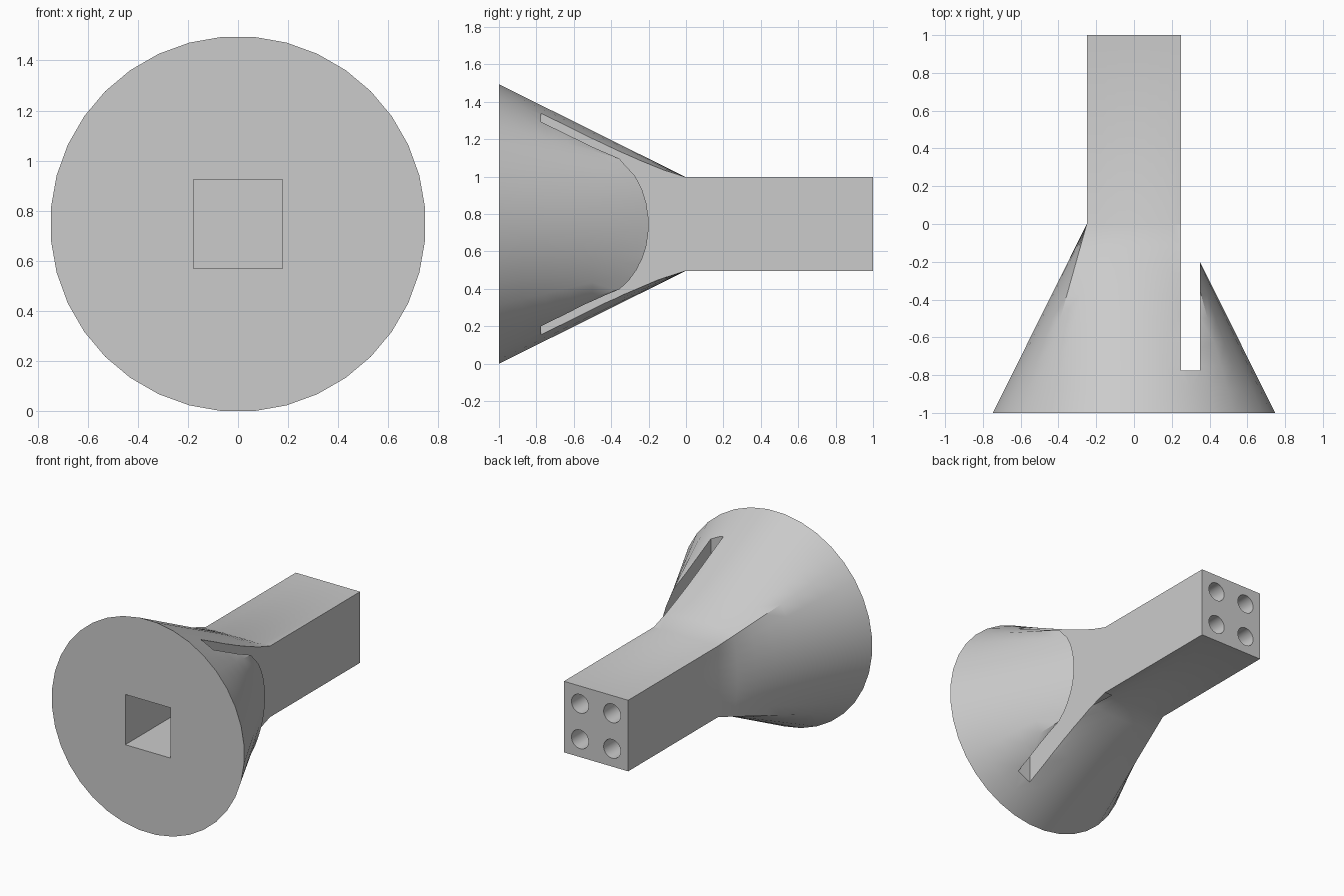
import bpy, bmesh, math
from mathutils import Matrix, Vector

cube = bpy.data.objects.get("Cube")
if cube:
    bpy.data.objects.remove(cube, do_unlink=True)

CZ = 0.747      # height of the long axis
HALF = 0.25     # half width of the square shaft
RADIUS = 0.75   # horn mouth radius
SIDES = 36
STEPS = 8

grey = bpy.data.materials.new("plain_grey")
grey.use_nodes = True
colour = (0.6, 0.6, 0.6, 1)
grey.diffuse_color = colour
grey.node_tree.nodes["Principled BSDF"].inputs["Base Color"].default_value = colour


def make_object(name, bm):
    bmesh.ops.recalc_face_normals(bm, faces=bm.faces)
    mesh = bpy.data.meshes.new(name)
    bm.to_mesh(mesh)
    bm.free()
    mesh.materials.append(grey)
    ob = bpy.data.objects.new(name, mesh)
    bpy.context.collection.objects.link(ob)
    return ob


def box_cutter(name, low, high):
    low, high = Vector(low), Vector(high)
    bm = bmesh.new()
    bmesh.ops.create_cube(bm, size=1, matrix=Matrix.Translation((low + high) / 2)
                          @ Matrix.Diagonal((*(high - low), 1)))
    return make_object(name, bm)


def hole_cutter(name, x, z):
    bm = bmesh.new()
    place = Matrix.Translation((x, 0.8, z)) @ Matrix.Rotation(math.pi / 2, 4, "X")
    bmesh.ops.create_cone(bm, cap_ends=True, segments=32, radius1=0.066,
                          radius2=0.066, depth=0.6, matrix=place)
    return make_object(name, bm)


def section(t):
    """Cross-section blended from the square (t=0) to the circle (t=1)."""
    points = []
    per_side = SIDES // 4
    for i in range(SIDES):
        side, k = divmod(i, per_side)
        turn = Matrix.Rotation(side * math.pi / 2, 2)
        square = turn @ Vector((HALF, HALF * (2 * k / per_side - 1)))
        a = 2 * math.pi * i / SIDES - math.pi / 4
        circle = RADIUS * Vector((math.cos(a), math.sin(a)))
        points.append(square.lerp(circle, t))
    return points


# Square shaft flaring into a round horn
bm = bmesh.new()
stations = [(1, 0)] + [(-s / STEPS, s / STEPS) for s in range(STEPS + 1)]
rings = [[bm.verts.new((p.x, y, CZ + p.y)) for p in section(t)] for y, t in stations]
for a, b in zip(rings, rings[1:]):
    for i in range(SIDES):
        j = (i + 1) % SIDES
        bm.faces.new((a[i], a[j], b[j], b[i]))
bm.faces.new(rings[0])
bm.faces.new(rings[-1])
body = make_object("horn_body", bm)

# Cutters: side slot, square front socket, four round holes in the back
r = HALF / math.sqrt(2)
cutters = [
    box_cutter("slot_cutter", (HALF, -0.775, -1), (0.35, 0, 3)),
    box_cutter("socket_cutter", (-r, -1.1, CZ - r), (r, 0, CZ + r)),
]
for sx in (-1, 1):
    for sz in (-1, 1):
        cutters.append(hole_cutter("hole_cutter", sx * HALF / 2, CZ + sz * HALF / 2))

bpy.context.view_layer.objects.active = body
for cutter in cutters:
    mod = body.modifiers.new("cut", "BOOLEAN")
    mod.operation = "DIFFERENCE"
    mod.solver = "EXACT"
    mod.object = cutter
    bpy.ops.object.modifier_apply(modifier=mod.name)
    bpy.data.objects.remove(cutter, do_unlink=True)

# Smooth horn and holes, crisp edges
bpy.ops.object.select_all(action="DESELECT")
body.select_set(True)
bpy.ops.object.shade_smooth_by_angle(angle=math.radians(30))
